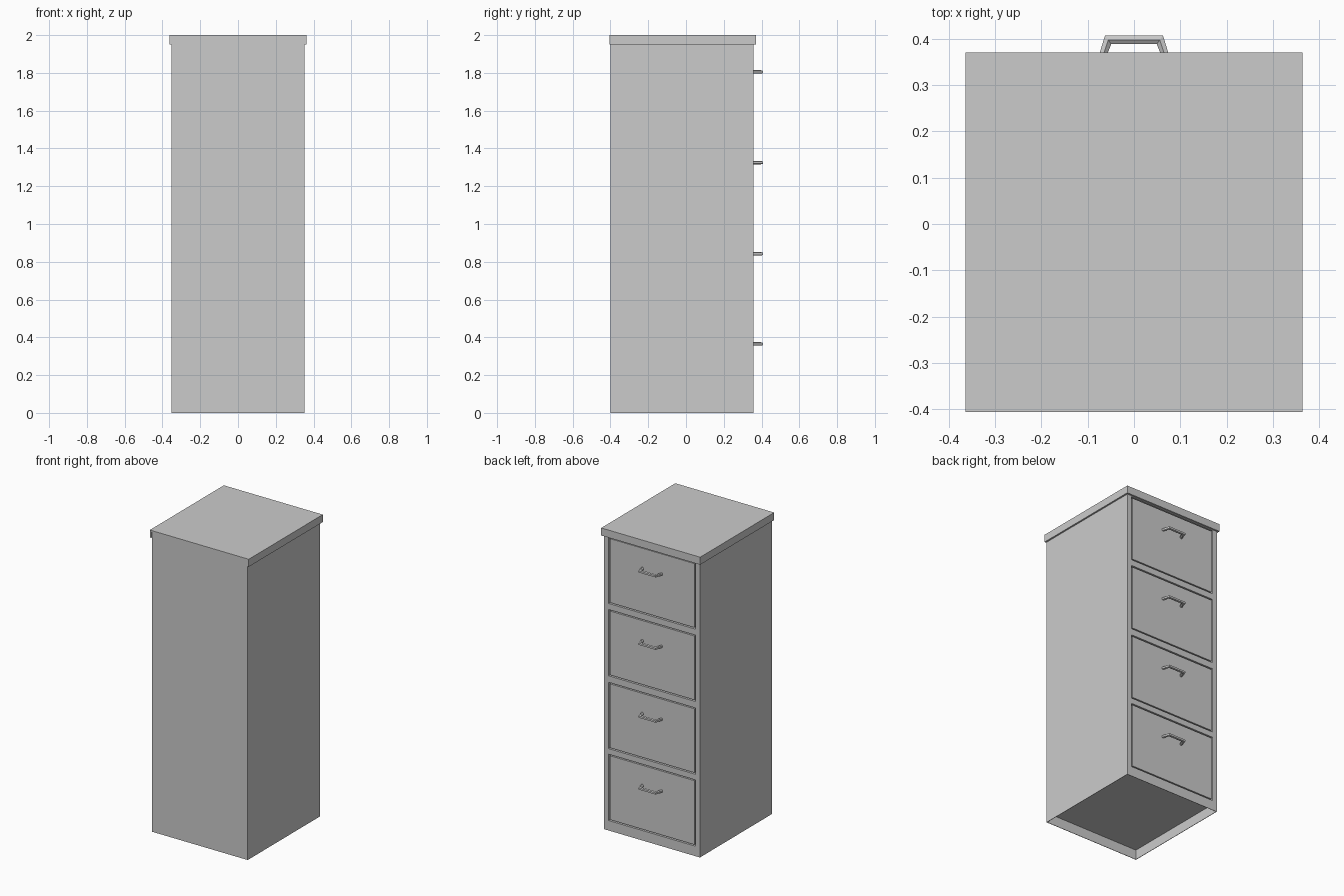
import bpy, bmesh

if "Cube" in bpy.data.objects:
    bpy.data.objects.remove(bpy.data.objects["Cube"])


def add_box(bm, x0, x1, y0, y1, z0, z1):
    vs = bmesh.ops.create_cube(bm, size=1)["verts"]
    for v in vs:
        v.co.x = x0 if v.co.x < 0 else x1
        v.co.y = y0 if v.co.y < 0 else y1
        v.co.z = z0 if v.co.z < 0 else z1


def finish(name, bm):
    bmesh.ops.recalc_face_normals(bm, faces=bm.faces[:])
    me = bpy.data.meshes.new(name)
    bm.to_mesh(me)
    bm.free()
    ob = bpy.data.objects.new(name, me)
    bpy.context.collection.objects.link(ob)
    return ob


def boxes(name, *dims):
    bm = bmesh.new()
    for d in dims:
        add_box(bm, *d)
    return finish(name, bm)


W, BACK, FACE = 0.352, -0.401, 0.357      # cabinet half width, back and drawer face
DW, DH, GAP = 0.318, 0.22, 0.008          # drawer half sizes and gap around it
HANDLE_Z = [0.365, 0.842, 1.325, 1.805]
DRAWER_Z = [z - 0.079 for z in HANDLE_Z]

# Cabinet body with drawer pockets and an open, recessed base
body = boxes("cabinet_body", (-W, W, BACK, FACE, 0, 1.992))
cutter = boxes("pocket_cutter",
               (-W + .003, W - .003, BACK + .003, FACE - .003, -0.1, 0.1 - .035),
               *[(-DW, DW, FACE - .02, FACE + .1, z - DH, z + DH) for z in DRAWER_Z])
cutter.hide_render = True
cutter.hide_set(True)
mod = body.modifiers.new("pockets", "BOOLEAN")
mod.operation = "DIFFERENCE"
mod.solver = "EXACT"
mod.object = cutter

# Lid with a turned-down lip on the sides and the drawer side
boxes("lid_top", (-.363, .363, -.406, .37, 1.992, 2.0))
boxes("lid_lips",
      (-.363, -W, -.406, .37, 1.95, 1.992),
      (W, .363, -.406, .37, 1.95, 1.992),
      (-W, W, FACE + .001, .37, 1.95, 1.992))


def handle(name, z):
    # Faceted bar swept along a trapezoid path: (inward offset, height)
    section = [(0, -.006), (0, .006), (.01, .009), (.019, .003), (.019, -.003), (.01, -.009)]
    bm = bmesh.new()
    rings = []
    for sx, tip in ((-1, 0), (-1, 1), (1, 1), (1, 0)):
        ring = []
        for d, h in section:
            x = .0625 - .7 * d if tip else .079 - .85 * d
            y = .407 - d if tip else FACE - .004
            ring.append(bm.verts.new((sx * x, y, z + h)))
        rings.append(ring)
    n = len(section)
    for a, b in zip(rings, rings[1:]):
        for i in range(n):
            j = (i + 1) % n
            bm.faces.new((a[i], a[j], b[j], b[i]))
    bm.faces.new(rings[0])
    bm.faces.new(rings[-1])
    finish(name, bm)


# Four drawer fronts, each with a pull handle
for i, (dz, hz) in enumerate(zip(DRAWER_Z, HANDLE_Z), 1):
    boxes(f"drawer_front_{i}", (-DW + GAP, DW - GAP, FACE - .021, FACE - .001,
                                dz - DH + GAP, dz + DH - GAP))
    handle(f"drawer_handle_{i}", hz)
